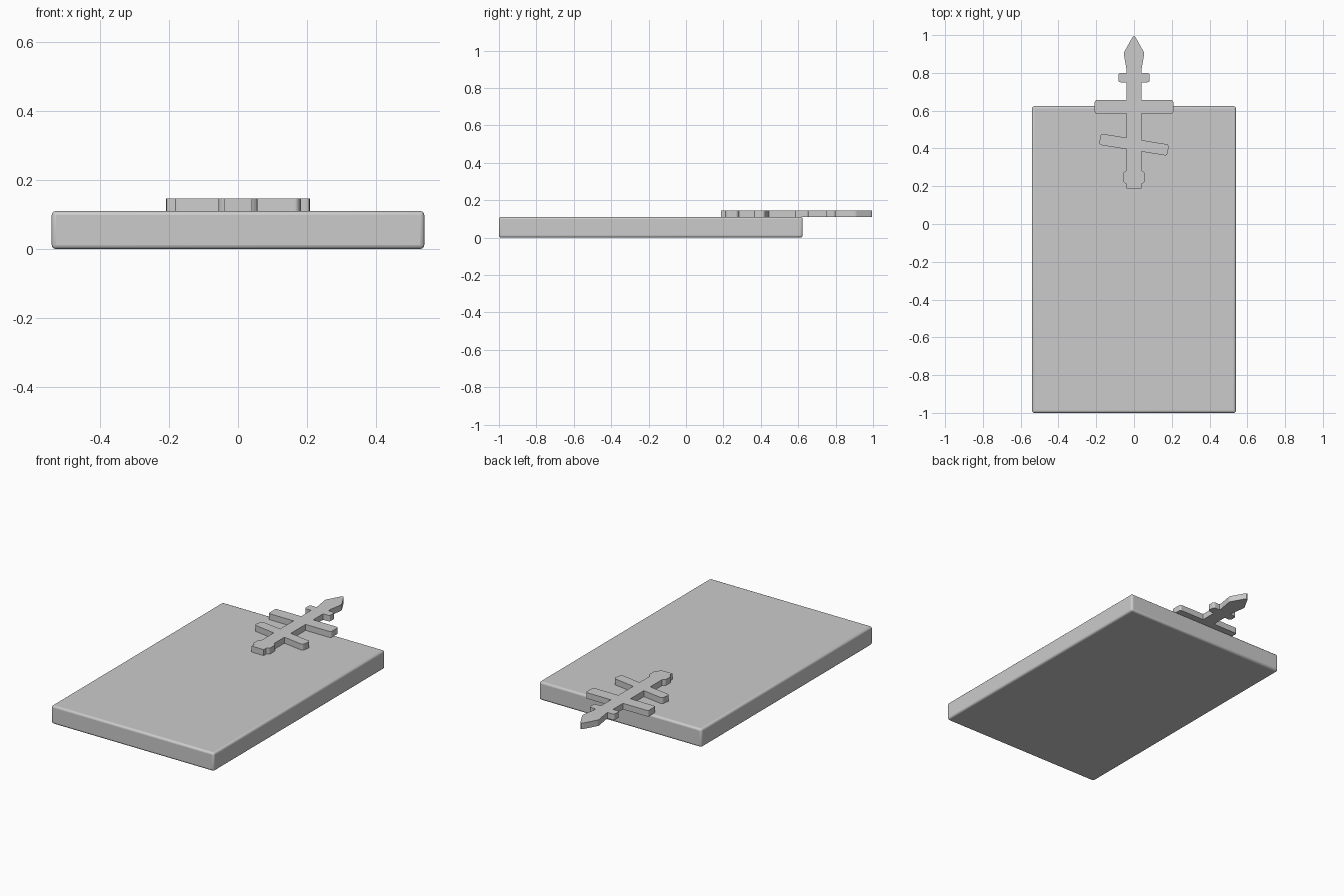
import bpy, bmesh, math
from mathutils import Vector

if "Cube" in bpy.data.objects:
    bpy.data.objects.remove(bpy.data.objects["Cube"])

SLAB_TOP, CROSS_TOP = 0.11, 0.146


def finish(bm, name):
    bmesh.ops.recalc_face_normals(bm, faces=bm.faces)
    mesh = bpy.data.meshes.new(name)
    bm.to_mesh(mesh)
    bm.free()
    obj = bpy.data.objects.new(name, mesh)
    bpy.context.collection.objects.link(obj)
    return obj


def fillet(corners, steps=3):
    """Round each (x, y, trim) corner of a closed outline."""
    out = []
    for i, (x, y, r) in enumerate(corners):
        p = Vector((x, y))
        if r == 0:
            out.append(p)
            continue
        a = p + (Vector(corners[i - 1][:2]) - p).normalized() * r
        b = p + (Vector(corners[(i + 1) % len(corners)][:2]) - p).normalized() * r
        for k in range(steps + 1):
            t = k / steps
            out.append(a * (1 - t) ** 2 + p * 2 * t * (1 - t) + b * t * t)
    return out


# Slab with softly rounded edges
bm = bmesh.new()
bmesh.ops.create_cube(bm, size=1)
for v in bm.verts:
    v.co = (v.co.x * 1.08, v.co.y * 1.624 - 0.188, (v.co.z + 0.5) * SLAB_TOP)
slab = finish(bm, "slab")
bevel = slab.modifiers.new("rounded_edges", 'BEVEL')
bevel.width, bevel.segments = 0.012, 3
bpy.context.view_layer.objects.active = slab
slab.select_set(True)
bpy.ops.object.shade_smooth_by_angle(angle=math.radians(35))
slab.select_set(False)

# Cross outline: one side from the tip downwards, s = 1 right, s = -1 left
STEM, TILT, BAR_Y, BAR_L, BAR_H = 0.04, -0.16, 0.42, 0.183, 0.03


def side(s):
    def tilted(v):
        """Joint with the stem and end corner of the slanted bar."""
        c, n = math.cos(TILT), math.sin(TILT)
        joint = (s * STEM, BAR_Y + v / c + s * STEM * math.tan(TILT), 0)
        end = (s * BAR_L * c - v * n, BAR_Y + s * BAR_L * n + v * c, 0.014)
        return joint, end

    upper_joint, upper_end = tilted(BAR_H)
    lower_joint, lower_end = tilted(-BAR_H)
    top = [(0.055, 0.905, 0.01), (STEM, 0.82, 0), (STEM, 0.8, 0),
           (0.083, 0.8, 0.014), (0.083, 0.75, 0.014), (STEM, 0.75, 0),
           (STEM, 0.656, 0), (0.208, 0.656, 0.012),
           (0.208, 0.584, 0.012), (STEM, 0.584, 0)]
    foot = [(STEM, 0.284, 0), (0.056, 0.274, 0.008), (0.056, 0.22, 0.012),
            (STEM, 0.21, 0), (STEM, 0.187, 0)]

    def flip(pts):
        return [(s * x, y, r) for x, y, r in pts]
    return flip(top) + [upper_joint, upper_end, lower_end, lower_joint] + flip(foot)


# Three-barred cross, extruded from its outline
outline = fillet([(0, 1.004, 0.02)] + side(1) + side(-1)[::-1])
bm = bmesh.new()
base = bm.faces.new([bm.verts.new((p.x, p.y, SLAB_TOP)) for p in outline])
extruded = bmesh.ops.extrude_face_region(bm, geom=[base], use_keep_orig=True)["geom"]
bmesh.ops.translate(bm, vec=(0, 0, CROSS_TOP - SLAB_TOP),
                    verts=[g for g in extruded if isinstance(g, bmesh.types.BMVert)])
finish(bm, "cross")
